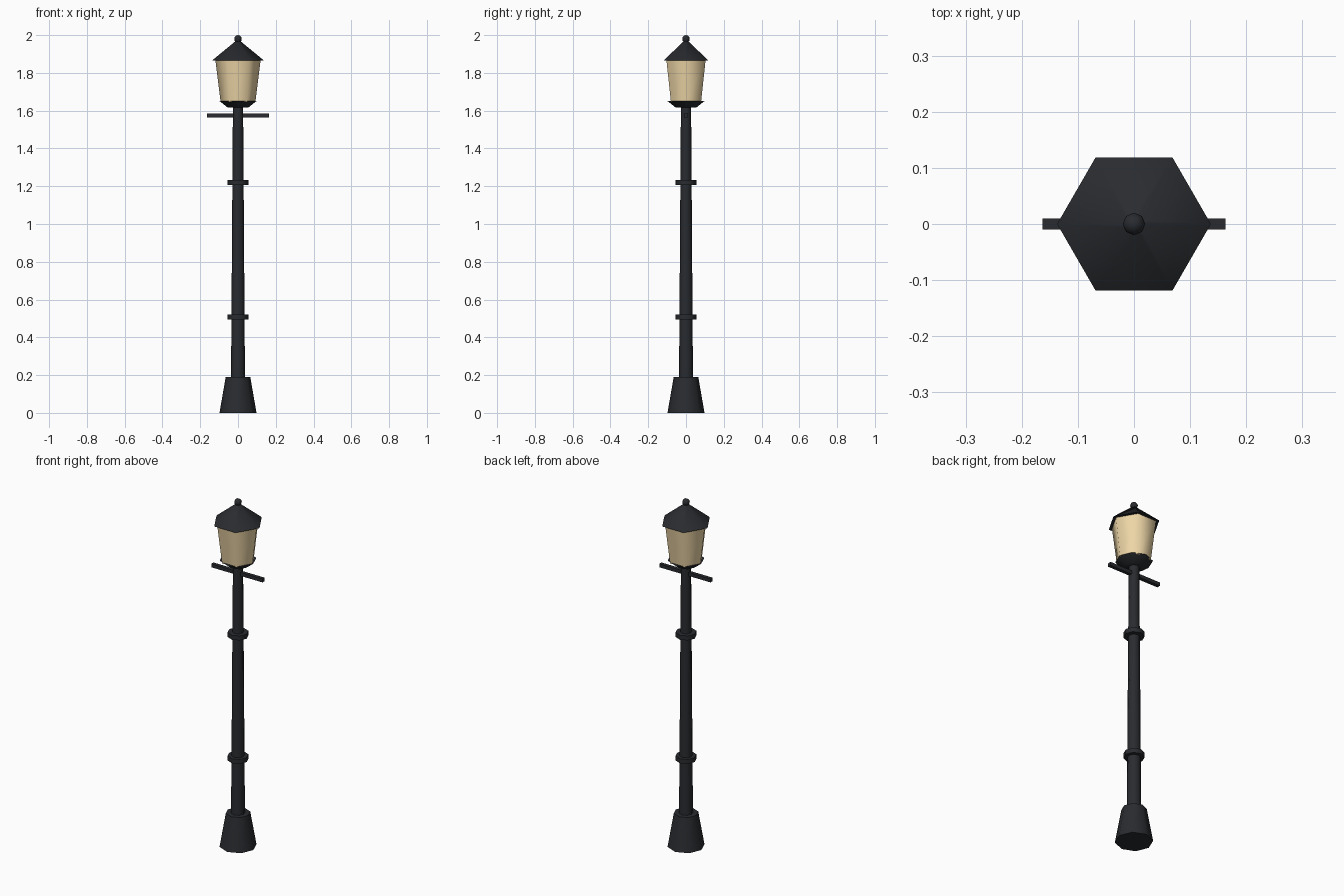
import bpy
import bmesh
from math import cos, sin, pi, radians

if "Cube" in bpy.data.objects:
    bpy.data.objects.remove(bpy.data.objects["Cube"])


def material(name, rgb):
    m = bpy.data.materials.new(name)
    m.diffuse_color = (*rgb, 1)
    m.use_nodes = True
    m.node_tree.nodes["Principled BSDF"].inputs["Base Color"].default_value = m.diffuse_color
    return m


IRON = material("black_iron", (0.022, 0.024, 0.028))
GLASS = material("warm_glass", (0.86, 0.68, 0.39))


def finish(obj, mat):
    obj.data.materials.append(mat)
    bpy.ops.object.select_all(action='DESELECT')
    obj.select_set(True)
    bpy.context.view_layer.objects.active = obj
    bpy.ops.object.shade_smooth_by_angle(angle=radians(62))


def turned(name, sides, profile, mat=IRON):
    """Closed solid of stacked rings (radius, z), with corners on the x axis."""
    bm = bmesh.new()
    rings = [[bm.verts.new((r * cos(2 * pi * i / sides), r * sin(2 * pi * i / sides), z))
              for i in range(sides)] for r, z in profile]
    for a, b in zip(rings, rings[1:]):
        for i in range(sides):
            j = (i + 1) % sides
            bm.faces.new((a[i], a[j], b[j], b[i]))
    bm.faces.new(rings[0][::-1])
    bm.faces.new(rings[-1])
    mesh = bpy.data.meshes.new(name)
    bm.to_mesh(mesh)
    bm.free()
    obj = bpy.data.objects.new(name, mesh)
    bpy.context.collection.objects.link(obj)
    finish(obj, mat)
    return obj


# Foot and post
turned("base", 8, [(0.098, 0), (0.065, 0.19)])
turned("post", 8, [(0.037, 0.17), (0.027, 1.63)])

# Collars around the post
for label, z in (("lower", 0.508), ("upper", 1.22)):
    turned(label + "_collar", 8, [(0.055, z - 0.013), (0.055, z + 0.013)])

# Ladder rest
bpy.ops.mesh.primitive_cube_add(size=1, location=(0, 0, 1.574))
bar = bpy.context.object
bar.name = "ladder_bar"
bar.scale = (0.327, 0.02, 0.02)
bar.data.materials.append(IRON)

# Lantern
turned("lantern_tray", 8, [(0.055, 1.617), (0.097, 1.65)])
turned("lantern_glass", 6, [(0.092, 1.645), (0.12, 1.87)], GLASS)
turned("lantern_roof", 6, [(0.137, 1.866), (0.008, 1.972)])

# Finial ball
bpy.ops.mesh.primitive_uv_sphere_add(segments=8, ring_count=6, radius=0.02, location=(0, 0, 1.98))
ball = bpy.context.object
ball.name = "finial_ball"
finish(ball, IRON)
